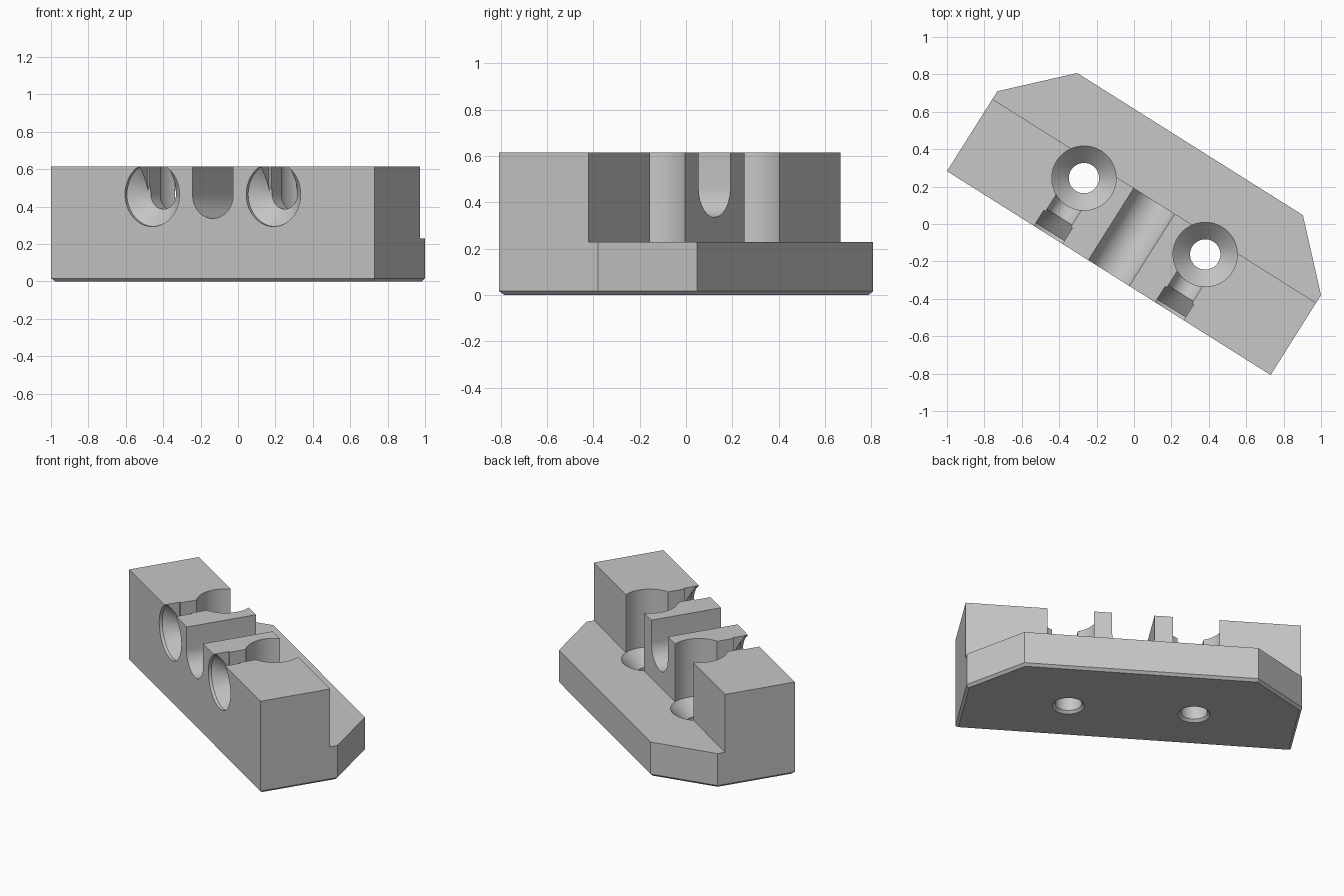
import bpy, bmesh, math
from mathutils import Matrix, Vector

cube = bpy.data.objects.get("Cube")
if cube:
    bpy.data.objects.remove(cube, do_unlink=True)

# Main dimensions, in a local frame: front face on y = 0, length along x
HALF, DEPTH, SIDE, BACK = 1.0225, 0.815, 0.505, 0.713
HEIGHT, STEP_Z, STEP_Y = 0.615, 0.229, 0.456
HOLE_X, HOLE_Y, AXIS_Z = 0.383, 0.359, 0.465
HEAD_R, SHANK_R, GROOVE_R = 0.172, 0.081, 0.129
CHAMFER = 0.016

steel = bpy.data.materials.new("light grey")
steel.use_nodes = True
grey = (0.57, 0.57, 0.57, 1)
steel.diffuse_color = grey
steel.node_tree.nodes["Principled BSDF"].inputs["Base Color"].default_value = grey


def make_object(name, bm):
    bmesh.ops.recalc_face_normals(bm, faces=bm.faces[:])
    mesh = bpy.data.meshes.new(name)
    bm.to_mesh(mesh)
    bm.free()
    mesh.materials.append(steel)
    obj = bpy.data.objects.new(name, mesh)
    bpy.context.collection.objects.link(obj)
    return obj


def prism(points, offset):
    """Extrude a closed outline along an offset."""
    bm = bmesh.new()
    face = bm.faces.new([bm.verts.new(p) for p in points])
    ext = bmesh.ops.extrude_face_region(bm, geom=[face], use_keep_orig=True)
    verts = [g for g in ext["geom"] if isinstance(g, bmesh.types.BMVert)]
    bmesh.ops.translate(bm, vec=Vector(offset), verts=verts)
    return bm


def lathe(name, profile, matrix, n=64):
    """Closed turned solid from (radius, height) pairs."""
    bm = bmesh.new()
    turn = [2 * math.pi * (i + 0.5) / n for i in range(n)]
    rings = [[bm.verts.new((r * math.cos(a), r * math.sin(a), h)) for a in turn]
             for r, h in profile]
    for low, high in zip(rings, rings[1:]):
        for i in range(n):
            j = (i + 1) % n
            bm.faces.new((low[i], low[j], high[j], high[i]))
    bm.faces.new(rings[0])
    bm.faces.new(rings[-1])
    bm.transform(matrix)
    return make_object(name, bm)


def u_slot(name, x, radius, y0, y1, n=29):
    """Round-bottomed slot, open at the top, running along y."""
    arc = [math.pi + math.pi * i / n for i in range(n + 1)]
    pts = [(x + radius * math.cos(a), y0, AXIS_Z + radius * math.sin(a)) for a in arc]
    pts += [(x + radius, y0, 0.8), (x - radius, y0, 0.8)]
    return make_object(name, prism(pts, (0, y1 - y0, 0)))


# Clamp body: clipped rectangle with a chamfered bottom rim
right = [(HALF, 0, 0), (HALF, SIDE, 0), (BACK, DEPTH, 0)]
left = [(-x, y, z) for x, y, z in reversed(right)]
bm = prism(right + left, (0, 0, HEIGHT))
rim = [e for e in bm.edges if all(v.co.z < 0.001 for v in e.verts)]
bmesh.ops.bevel(bm, geom=rim, offset=CHAMFER, segments=1, affect='EDGES')
body = make_object("clamp_body", bm)

# Step behind the tall front block
step = [(-2, STEP_Y, STEP_Z), (2, STEP_Y, STEP_Z), (2, 2, STEP_Z), (-2, 2, STEP_Z)]
cutters = [make_object("step_cutter", prism(step, (0, 0, 1)))]

# Central groove
cutters.append(u_slot("groove_cutter", 0, GROOVE_R, -0.2, 1))

# Screw holes, front countersinks, their open tops and the joining slots
cone = HEAD_R - SHANK_R
down_hole = [(SHANK_R + 2 * CHAMFER, -CHAMFER), (SHANK_R, CHAMFER),
             (SHANK_R, STEP_Z - cone), (HEAD_R, STEP_Z), (HEAD_R, 0.8)]
front_sink = [(HEAD_R, -0.1), (HEAD_R, 0.02), (HEAD_R - 0.12, 0.14)]
for side, x in (("left", HOLE_X), ("right", -HOLE_X)):
    cutters.append(lathe(side + "_hole_cutter", down_hole,
                         Matrix.Translation((x, HOLE_Y, 0))))
    cutters.append(lathe(side + "_sink_cutter", front_sink,
                         Matrix.Translation((x, 0, AXIS_Z)) @ Matrix.Rotation(-math.pi / 2, 4, 'X')))
    cutters.append(u_slot(side + "_mouth_cutter", x, 0.09, -0.05, 0.1))
    cutters.append(u_slot(side + "_slot_cutter", x, 0.079, 0.05, HOLE_Y - 0.03))

# Cut everything, then remove the cutters
bpy.ops.object.select_all(action='DESELECT')
bpy.context.view_layer.objects.active = body
body.select_set(True)
for cutter in cutters:
    cutter.hide_render = True
    mod = body.modifiers.new(cutter.name, 'BOOLEAN')
    mod.operation = 'DIFFERENCE'
    mod.solver = 'EXACT'
    mod.object = cutter
    bpy.ops.object.modifier_apply(modifier=mod.name)
    bpy.data.objects.remove(cutter, do_unlink=True)
bpy.ops.object.shade_smooth_by_angle(angle=math.radians(25))

# Place the body, turned about the vertical
body.location = (-0.1346, -0.2625, 0)
body.rotation_euler.z = math.radians(-32.2)
